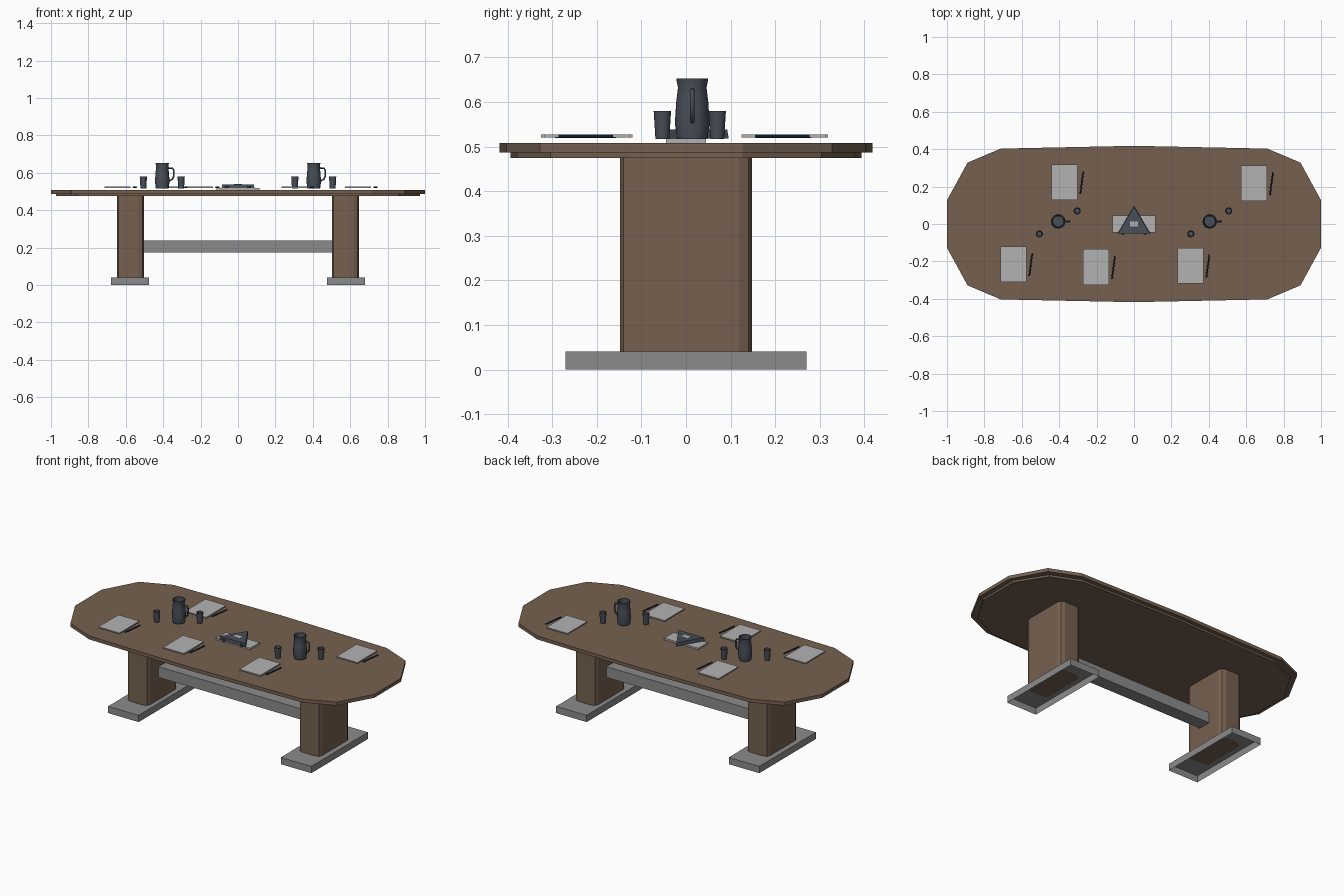
import bpy, bmesh, math
from mathutils import Matrix

cube = bpy.data.objects.get("Cube")
if cube:
    bpy.data.objects.remove(cube, do_unlink=True)


def material(name, rgb):
    m = bpy.data.materials.new(name)
    m.use_nodes = True
    m.diffuse_color = (*rgb, 1)
    m.node_tree.nodes["Principled BSDF"].inputs["Base Color"].default_value = (*rgb, 1)
    return m


WOOD = material("brown wood", (0.18, 0.12, 0.08))
METAL = material("grey metal", (0.26, 0.26, 0.26))
PAPER = material("pale grey paper", (0.45, 0.45, 0.45))
SLATE = material("dark slate", (0.065, 0.077, 0.1))
NAVY = material("dark navy", (0.015, 0.03, 0.08))


def finish(name, bm, mat, smooth=False):
    bmesh.ops.recalc_face_normals(bm, faces=bm.faces)
    mesh = bpy.data.meshes.new(name)
    bm.to_mesh(mesh)
    bm.free()
    mesh.materials.append(mat)
    ob = bpy.data.objects.new(name, mesh)
    bpy.context.scene.collection.objects.link(ob)
    if smooth:
        bpy.ops.object.select_all(action='DESELECT')
        ob.select_set(True)
        bpy.context.view_layer.objects.active = ob
        bpy.ops.object.shade_smooth_by_angle(angle=math.radians(40))
    return ob


def box(name, center, size, mat, bevel=0, open_bottom=False):
    bm = bmesh.new()
    bmesh.ops.create_cube(bm, size=1, matrix=Matrix.Translation(center) @ Matrix.Diagonal((*size, 1)))
    if open_bottom:
        low = min(bm.faces, key=lambda f: f.calc_center_median().z)
        bmesh.ops.delete(bm, geom=[low], context='FACES_ONLY')
    if bevel:
        upright = [e for e in bm.edges if abs(e.verts[0].co.z - e.verts[1].co.z) > 0.01]
        bmesh.ops.bevel(bm, geom=upright, offset=bevel, segments=2, profile=0.5, affect='EDGES')
    return finish(name, bm, mat)


def prism(name, outline, z0, z1, mat, shrink=1.0):
    """Extrude an outline upward, optionally narrowing its top."""
    bm = bmesh.new()
    low = [bm.verts.new((x, y, z0)) for x, y in outline]
    top = [bm.verts.new((x * shrink, y * shrink, z1)) for x, y in outline]
    bm.faces.new(low[::-1])
    bm.faces.new(top)
    for i in range(len(low)):
        j = (i + 1) % len(low)
        bm.faces.new((low[i], low[j], top[j], top[i]))
    return finish(name, bm, mat)


def lathe(name, x, y, profile, mat, sides=12):
    """Spin (radius, z) points; radius zero closes an end."""
    bm = bmesh.new()
    pts = [bm.verts.new((x + r, y, z)) for r, z in profile]
    edges = [bm.edges.new(p) for p in zip(pts, pts[1:])]
    bmesh.ops.spin(bm, geom=pts + edges, cent=(x, y, 0), axis=(0, 0, 1),
                   angle=math.tau, steps=sides)
    bmesh.ops.remove_doubles(bm, verts=bm.verts, dist=0.0003)
    return finish(name, bm, mat, True)


# Table top: upper slab and a slightly inset lower slab
def top_outline(dx, dy):
    quarter = [(1 - dx, 0.127), (0.89 - dx, 0.328 - dy), (0.713 - dx, 0.403 - dy)]
    right = [(x, -y) for x, y in quarter[::-1]] + quarter
    left = [(-x, -y) for x, y in right]
    return right + [(0, 0.418 - dy)] + left + [(0, -0.418 + dy)]


prism("table_top", top_outline(0, 0), 0.487, 0.508, WOOD)
prism("table_top_underside", top_outline(0.028, 0.024), 0.475, 0.487, WOOD)

# Two pedestals on hollow feet, joined by a crossbar
for side, s in (("left", 1), ("right", -1)):
    box(side + "_pedestal", (s * 0.575, 0, 0.258), (0.145, 0.297, 0.435), WOOD, bevel=0.03)
    box(side + "_foot", (s * 0.577, 0, 0.0205), (0.204, 0.54, 0.041), METAL, open_bottom=True)
box("crossbar", (0, 0, 0.207), (1.01, 0.08, 0.065), METAL)

# Notepads with a pen beside each
pads = [(-0.372, 0.224), (0.642, 0.219), (-0.645, -0.215), (-0.203, -0.23), (0.302, -0.222)]
for i, (x, y) in enumerate(pads, 1):
    box(f"notepad_{i}", (x, y, 0.5235), (0.14, 0.19, 0.007), PAPER)
    bm = bmesh.new()
    place = (Matrix.Translation((x + 0.093, y - 0.003, 0.5235))
             @ Matrix.Rotation(math.radians(-7.5), 4, 'Z') @ Matrix.Rotation(math.pi / 2, 4, 'X'))
    bmesh.ops.create_cone(bm, cap_ends=True, segments=8, radius1=0.004, radius2=0.004,
                          depth=0.122, matrix=place)
    finish(f"pen_{i}", bm, NAVY, True)

# Jugs with an angular handle on the left side
jug = [(0, 0.517), (0.034, 0.517), (0.039, 0.552), (0.036, 0.6), (0.032, 0.632), (0.036, 0.653),
       (0.031, 0.653), (0.028, 0.632), (0.031, 0.6), (0.031, 0.54), (0, 0.54)]
handle = [(0.033, 0.626), (0.056, 0.624), (0.062, 0.612), (0.062, 0.585), (0.055, 0.567), (0.036, 0.556)]
for side, jx in (("left", 0.405), ("right", -0.405)):
    lathe(side + "_jug", jx, 0.014, jug, SLATE)
    curve = bpy.data.curves.new(side + "_jug_handle", 'CURVE')
    curve.dimensions = '3D'
    curve.bevel_depth = 0.005
    curve.bevel_resolution = 1
    curve.use_fill_caps = True
    path = curve.splines.new('POLY')
    path.points.add(len(handle) - 1)
    for p, (x, z) in zip(path.points, handle):
        p.co = (jx + x, 0.014, z, 1)
    curve.materials.append(SLATE)
    bpy.context.scene.collection.objects.link(bpy.data.objects.new(side + "_jug_handle", curve))

    # A pair of cups beside each jug
    cup = [(0, 0.517), (0.0155, 0.517), (0.0195, 0.58), (0.0165, 0.58), (0.013, 0.523), (0, 0.523)]
    lathe(side + "_back_cup", jx + 0.101, 0.07, cup, SLATE)
    lathe(side + "_front_cup", jx - 0.101, -0.053, cup, SLATE)

# Triangular conference phone on a flat base plate
box("phone_base_plate", (0, 0, 0.513), (0.228, 0.09, 0.01), PAPER)
prism("conference_phone", [(-0.088, -0.052), (0.088, -0.052), (0, 0.096)], 0.518, 0.539, SLATE, 0.96)
box("phone_screen", (0, 0, 0.5395), (0.044, 0.028, 0.002), PAPER)
for side, s in (("left", 1), ("right", -1)):
    lathe(side + "_phone_button", s * 0.06, -0.05, [(0, 0.518), (0.01, 0.518), (0.01, 0.53), (0, 0.53)], SLATE, 8)
